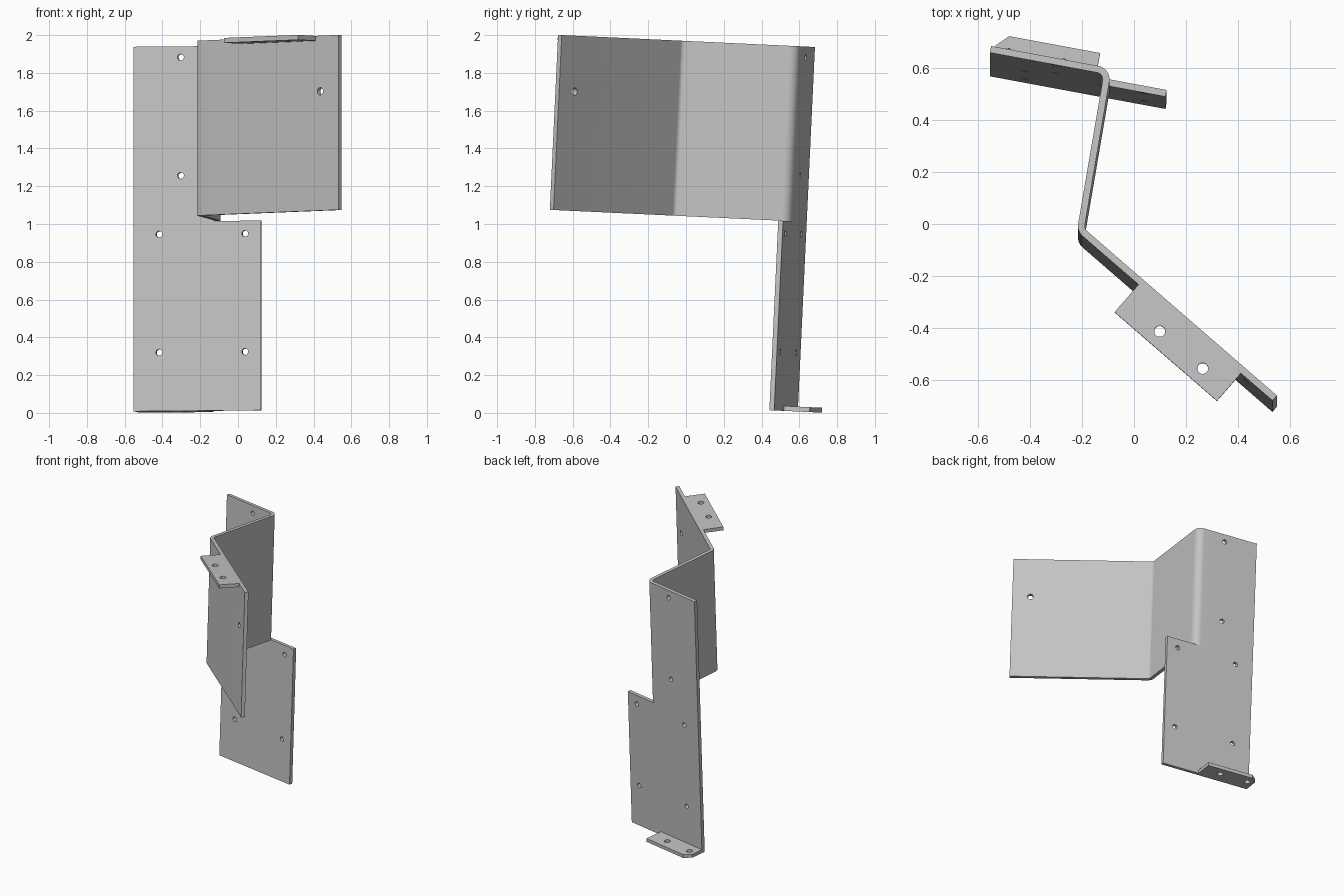
import bpy, math
from mathutils import Vector, Matrix

if "Cube" in bpy.data.objects:
    bpy.data.objects.remove(bpy.data.objects["Cube"])

T = 0.026                        # sheet thickness
Z_LOW, Z_MID, Z_TOP = 0.035, 1.04, 1.967
TILT = Matrix.Rotation(-0.047, 4, 'X')

# Back face of the sheet seen from above: rear panel, web, front panel
REAR = Vector((-0.548, 0.591))
BEND_A = Vector((-0.086, 0.505))
BEND_B = Vector((-0.191, -0.110))
FRONT = Vector((0.548, -0.751))

steel = bpy.data.materials.new("light_grey_steel")
steel.use_nodes = True
GREY = (0.55, 0.55, 0.55, 1)
steel.diffuse_color = GREY
bsdf = next(n for n in steel.node_tree.nodes if n.type == 'BSDF_PRINCIPLED')
bsdf.inputs["Base Color"].default_value = GREY


def right_of(d):
    return Vector((d.y, -d.x))


def fillet(a, p, b, r, steps=8):
    """Points of an arc of radius r that rounds the corner p."""
    u, v = (a - p).normalized(), (b - p).normalized()
    half = u.angle(v) / 2
    start, end = p + u * r / math.tan(half), p + v * r / math.tan(half)
    centre = p + (u + v).normalized() * r / math.sin(half)
    s, e = start - centre, end - centre
    return [centre + (s.lerp(e, i / steps)).normalized() * r for i in range(steps + 1)]


def prism(name, outline, z0, z1):
    """Extrude a plan outline between two heights."""
    n = len(outline)
    verts = [(p.x, p.y, z) for z in (z0, z1) for p in outline]
    faces = [range(n), range(n, 2 * n)]
    faces += [(i, (i + 1) % n, n + (i + 1) % n, n + i) for i in range(n)]
    mesh = bpy.data.meshes.new(name)
    mesh.from_pydata(verts, [], [tuple(f) for f in faces])
    obj = bpy.data.objects.new(name, mesh)
    bpy.context.collection.objects.link(obj)
    mesh.materials.append(steel)
    bpy.context.view_layer.objects.active = obj
    bpy.ops.object.select_all(action='DESELECT')
    obj.select_set(True)
    bpy.ops.object.mode_set(mode='EDIT')
    bpy.ops.mesh.select_all(action='SELECT')
    bpy.ops.mesh.normals_make_consistent(inside=False)
    bpy.ops.object.mode_set(mode='OBJECT')
    return obj


def drill(obj, centre, axis, radius):
    """Cut a round hole along the axis."""
    bpy.ops.mesh.primitive_cylinder_add(vertices=24, radius=radius, depth=4 * T)
    cutter = bpy.context.object
    cutter.hide_render = True
    turn = Vector(axis).to_track_quat('Z', 'Y').to_matrix().to_4x4()
    cutter.matrix_world = Matrix.Translation(centre) @ turn
    bpy.context.view_layer.update()
    mod = obj.modifiers.new("hole", 'BOOLEAN')
    mod.operation, mod.solver, mod.object = 'DIFFERENCE', 'EXACT', cutter
    bpy.context.view_layer.objects.active = obj
    bpy.ops.object.modifier_apply(modifier=mod.name)
    bpy.data.objects.remove(cutter)


def finish(obj):
    bpy.ops.object.select_all(action='DESELECT')
    obj.select_set(True)
    bpy.context.view_layer.objects.active = obj
    bpy.ops.object.shade_smooth_by_angle(angle=math.radians(30))
    obj.matrix_world = TILT


def strip(origin, along, out, points):
    return [origin + along * t + out * v for t, v in points]


rear_dir = (BEND_A - REAR).normalized()
rear_out = -right_of(rear_dir)            # towards the back
front_dir = (BEND_B - FRONT).normalized()
front_out = -right_of(front_dir)          # towards the front

# Upper sheet with two rounded bends
left = [REAR, *fillet(REAR, BEND_A, BEND_B, 0.052),
        *fillet(BEND_A, BEND_B, FRONT, 0.026), FRONT]
right = []
for i, p in enumerate(left):
    d0 = (p - left[i - 1]).normalized() if i else rear_dir
    d1 = (left[i + 1] - p).normalized() if i + 1 < len(left) else d0
    n = (right_of(d0) + right_of(d1)).normalized()
    right.append(p + n * T / n.dot(right_of(d1)))
bent_sheet = prism("bent_sheet", left + right[::-1], Z_MID, Z_TOP)

# Wide lower part of the rear panel
lower_plate = prism("lower_plate", strip(REAR, rear_dir, rear_out, [
    (0, 0), (0.685, 0), (0.685, -T), (0, -T)]), Z_LOW, Z_MID)

# Fixing tab at the top of the front panel
top_tab = prism("top_tab", strip(FRONT, front_dir, front_out, [
    (0.16, T), (0.68, T), (0.68, T + 0.14), (0.16, T + 0.14)]), Z_TOP - T, Z_TOP)

# Fixing tab at the foot, with one clipped corner
bottom_tab = prism("bottom_tab", strip(REAR, rear_dir, rear_out, [
    (0, 0), (0.4, 0), (0.4, 0.138), (0.045, 0.138), (0, 0.093)]), Z_LOW, Z_LOW + T)

# Holes in the panels
for plate, t, z in ((bent_sheet, 0.254, 1.909), (bent_sheet, 0.254, 1.282),
                    (lower_plate, 0.137, 0.972), (lower_plate, 0.6, 0.972),
                    (lower_plate, 0.137, 0.346), (lower_plate, 0.6, 0.346)):
    p = REAR + rear_dir * t - rear_out * T / 2
    drill(plate, (p.x, p.y, z), (*rear_out, 0), 0.017)
p = FRONT + front_dir * 0.127 + front_out * T / 2
drill(bent_sheet, (p.x, p.y, 1.672), (*front_out, 0), 0.02)

# Holes in the tabs
for t in (0.283, 0.501):
    p = FRONT + front_dir * t + front_out * (T + 0.082)
    drill(top_tab, (p.x, p.y, Z_TOP - T / 2), (0, 0, 1), 0.021)
for t in (0.05, 0.267):
    p = REAR + rear_dir * t + rear_out * 0.07
    drill(bottom_tab, (p.x, p.y, Z_LOW + T / 2), (0, 0, 1), 0.021)

for part in (bent_sheet, lower_plate, top_tab, bottom_tab):
    finish(part)
